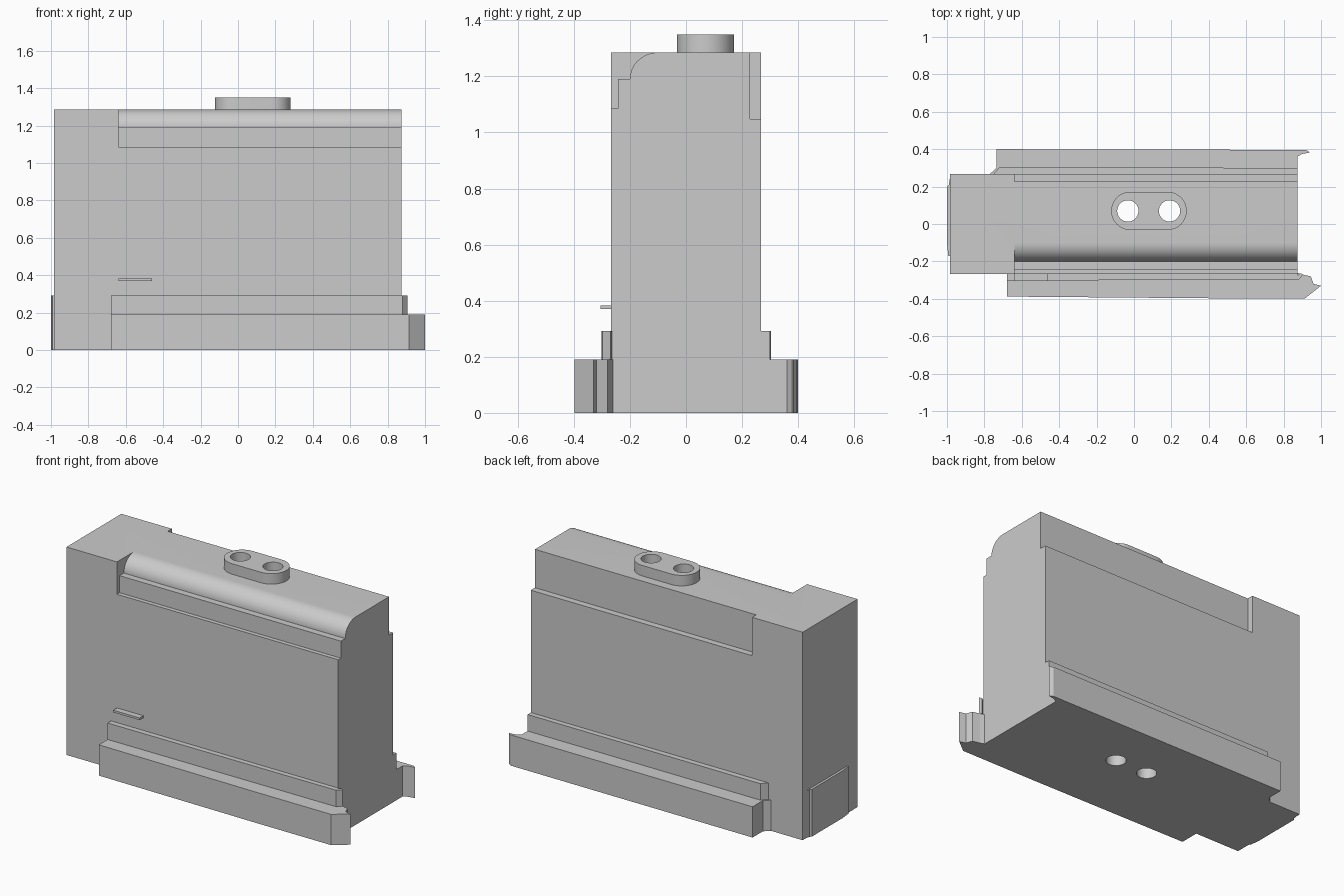
import bpy, bmesh
from math import sin, cos, pi, radians

cube = bpy.data.objects.get("Cube")
if cube:
    bpy.data.objects.remove(cube, do_unlink=True)

grey = bpy.data.materials.new("plain grey")
grey.use_nodes = True
grey.diffuse_color = (0.6, 0.6, 0.6, 1)
grey.node_tree.nodes["Principled BSDF"].inputs["Base Color"].default_value = (0.6, 0.6, 0.6, 1)


def arc(cx, cy, rx, ry, start, end, n):
    angles = [start + (end - start) * i / n for i in range(n + 1)]
    return [(cx + rx * cos(a), cy + ry * sin(a)) for a in angles]


def extrude(name, outline, lo, hi, axis="z"):
    """Closed prism: outline is (x, y) along z, or (y, z) along x."""
    bm = bmesh.new()
    place = (lambda a, b: (a, b, lo)) if axis == "z" else (lambda a, b: (lo, a, b))
    face = bm.faces.new([bm.verts.new(place(a, b)) for a, b in outline])
    new = bmesh.ops.extrude_face_region(bm, geom=[face])["geom"]
    move = (0, 0, hi - lo) if axis == "z" else (hi - lo, 0, 0)
    bmesh.ops.translate(bm, vec=move, verts=[v for v in new if isinstance(v, bmesh.types.BMVert)])
    bmesh.ops.recalc_face_normals(bm, faces=bm.faces)
    mesh = bpy.data.meshes.new(name)
    bm.to_mesh(mesh)
    bm.free()
    mesh.materials.append(grey)
    obj = bpy.data.objects.new(name, mesh)
    bpy.context.collection.objects.link(obj)
    return obj


def box(name, x0, x1, y0, y1, z0, z1):
    return extrude(name, [(x0, y0), (x1, y0), (x1, y1), (x0, y1)], z0, z1)


def activate(obj):
    bpy.ops.object.select_all(action="DESELECT")
    obj.select_set(True)
    bpy.context.view_layer.objects.active = obj


def cut(obj, cutters):
    activate(obj)
    for c in cutters:
        mod = obj.modifiers.new("cut", "BOOLEAN")
        mod.operation, mod.solver, mod.object = "DIFFERENCE", "EXACT", c
        bpy.ops.object.modifier_apply(modifier=mod.name)


LEFT, RIGHT, HALF, TOP = -0.985, 0.873, 0.268, 1.285
NOTCH, LEDGE, STRIP = -0.64, 0.19, 0.292

# Main block and raised oval boss
body = box("body", LEFT, RIGHT, -HALF, HALF, 0, TOP)
boss = extrude("top_boss", arc(0.18, 0.07, 0.102, 0.102, -pi / 2, pi / 2, 20)
               + arc(-0.02, 0.07, 0.102, 0.102, pi / 2, 3 * pi / 2, 20), TOP, 1.35)

# Cutters: rounded front shoulder, back shoulder, two through holes
front_trim = extrude("front_trim_cutter",
                     [(-0.5, 1.085), (-0.242, 1.085), (-0.242, LEDGE + 1)]
                     + arc(-0.1, 1.19, 0.1, TOP - 1.19, pi, pi / 2, 16)
                     + [(-0.1, 1.5), (-0.5, 1.5)], NOTCH, 1.2, "x")
back_trim = box("back_trim_cutter", NOTCH, 1.2, 0.228, 0.5, 1.048, 1.5)
holes = [extrude("hole_cutter", arc(x, 0.07, 0.057, 0.057, 0, 2 * pi * 31 / 32, 31), -0.2, 1.6)
         for x in (-0.033, 0.19)]
cut(body, [front_trim, back_trim] + holes)
cut(boss, holes)
for c in [front_trim, back_trim] + holes:
    bpy.data.objects.remove(c, do_unlink=True)

# Low front ledge with a pointed hook at the end
extrude("front_ledge", [(-0.68, -HALF), (-0.68, -0.388), (0.4, -0.397), (0.915, -0.397),
                        (1.0, -0.33), (0.96, -0.32), (0.945, -0.28), (0.9, -0.27),
                        (RIGHT, -0.26), (RIGHT, -HALF)], 0, LEDGE)
# Low back ledge with a small lip at the end
extrude("back_ledge", [(-0.77, HALF), (-0.735, 0.3), (-0.735, 0.4), (0.92, 0.396),
                       (0.942, 0.382), (0.9, 0.375), (RIGHT, 0.36), (RIGHT, HALF)], 0, LEDGE)
# Second steps above the ledges
extrude("front_step", [(-0.68, -HALF), (-0.68, -0.302), (0.88, -0.298), (0.905, -0.27),
                       (0.89, -0.263), (RIGHT, -0.275), (RIGHT, -HALF)], LEDGE, STRIP)
extrude("back_step", [(-0.75, HALF), (-0.72, 0.303), (RIGHT, 0.3), (RIGHT, HALF)], LEDGE, STRIP)
# End plate and small front rib
extrude("end_plate", [(LEFT, -0.17), (LEFT, 0.24), (-0.99, 0.21), (-1.0, 0.2),
                      (-1.0, -0.1), (-0.993, -0.17)], 0, STRIP)
box("front_rib", NOTCH, -0.46, -0.305, -HALF, 0.37, 0.383)

for obj in (body, boss):
    activate(obj)
    bpy.ops.object.shade_smooth_by_angle(angle=radians(30))
